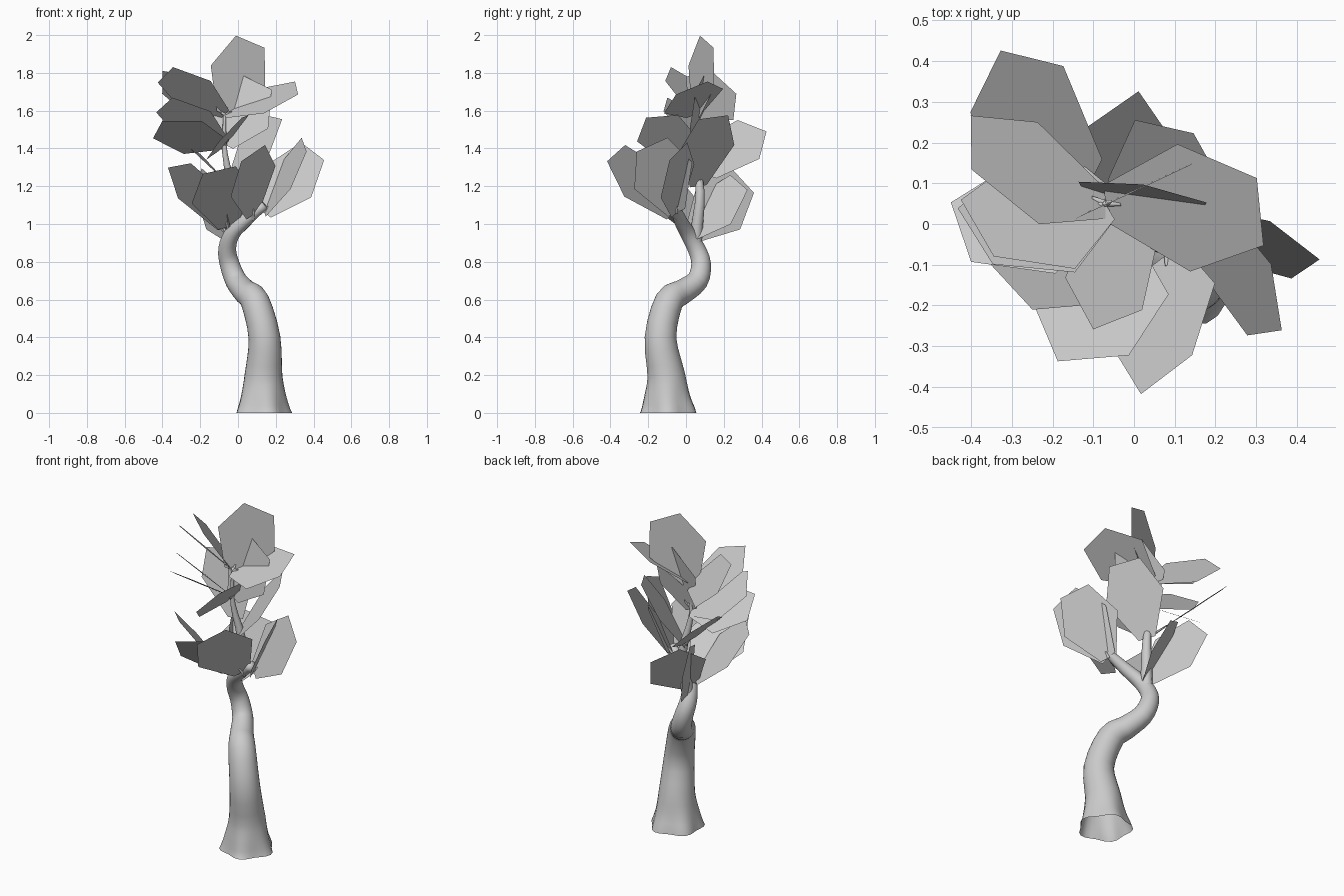
import bpy
import bmesh
import math
from mathutils import Vector

default_cube = bpy.data.objects.get("Cube")
if default_cube:
    bpy.data.objects.remove(default_cube, do_unlink=True)

grey = bpy.data.materials.new("plain grey")
grey.use_nodes = True
grey.diffuse_color = (0.6, 0.6, 0.6, 1)
grey.node_tree.nodes["Principled BSDF"].inputs["Base Color"].default_value = (0.6, 0.6, 0.6, 1)


def finish(name, bm, smooth):
    mesh = bpy.data.meshes.new(name)
    bm.to_mesh(mesh)
    bm.free()
    mesh.materials.append(grey)
    for polygon in mesh.polygons:
        polygon.use_smooth = smooth
    obj = bpy.data.objects.new(name, mesh)
    bpy.context.collection.objects.link(obj)
    return obj


def spline(points, steps):
    """Smooth path through points of any dimension (Catmull-Rom)."""
    path = []
    last = len(points) - 1
    for i in range(last):
        a, b = points[max(i - 1, 0)], points[i]
        c, d = points[i + 1], points[min(i + 2, last)]
        for step in range(steps):
            t = step / steps
            path.append(tuple(
                q + t * (r - p) / 2 + t * t * (p - 2.5 * q + 2 * r - s / 2)
                + t ** 3 * (1.5 * q - 1.5 * r + (s - p) / 2)
                for p, q, r, s in zip(a, b, c, d)))
    path.append(points[last])
    return path


def limb(name, points, sides=16, steps=3, roots=0.0):
    """Tapered tube along points (x, y, z, radius), with lobed roots at the start."""
    bm = bmesh.new()
    path = spline(points, steps)
    centres = [Vector(p[:3]) for p in path]
    rings = []
    for i, point in enumerate(path):
        ahead = centres[min(i + 1, len(path) - 1)] - centres[max(i - 1, 0)]
        if roots and i == 0:
            ahead = Vector((0, 0, 1))
        across = Vector((0, 1, 0)).cross(ahead).normalized()
        side = ahead.cross(across).normalized()
        lobes = roots * max(0, 1 - i / (2 * steps))
        ring = []
        for k in range(sides):
            angle = math.tau * k / sides
            radius = point[3] * (1 + lobes * math.cos(5 * angle))
            offset = across * math.cos(angle) + side * math.sin(angle)
            ring.append(bm.verts.new(centres[i] + offset * radius))
        rings.append(ring)
    for low, high in zip(rings, rings[1:]):
        for k in range(sides):
            n = (k + 1) % sides
            bm.faces.new((low[k], low[n], high[n], high[k]))
    bm.faces.new(rings[-1])
    return finish(name, bm, True)


def leaf(name, base, end, width):
    """Flat six-sided leaf on a thin stalk; width is the direction of its outer edge."""
    base, end, width = Vector(base), Vector(end), Vector(width)
    axis = (end - base).normalized()
    side = (width - axis * width.dot(axis)).normalized()
    length = min((end - base).length, 0.44)
    stations = ((0, 0.09), (min(0.2, length * 0.52), 0.17), (length, 0.05))
    right = [end - axis * back + side * half for back, half in stations]
    left = [end - axis * back - side * half for back, half in stations]
    bm = bmesh.new()
    bm.faces.new([bm.verts.new(p) for p in right + left[::-1]])
    finish(name, bm, False)
    foot = end - axis * (length - 0.04)
    limb(name + "_stalk", [(*base, 0.009), (*foot, 0.004)], sides=6, steps=1)


# Trunk and the two limbs it forks into
limb("trunk", [
    (0.13, -0.095, 0, 0.145), (0.132, -0.1, 0.08, 0.122), (0.135, -0.105, 0.2, 0.1),
    (0.14, -0.135, 0.4, 0.084),
    (0.09, -0.09, 0.59, 0.076), (0.04, -0.02, 0.64, 0.066), (-0.01, 0.06, 0.7, 0.058),
    (-0.045, 0.08, 0.79, 0.052), (-0.057, 0.055, 0.87, 0.047),
    (-0.03, 0.01, 0.95, 0.041), (0.04, -0.03, 1.02, 0.035),
    (0.14, -0.06, 1.1, 0.024)], sides=30, roots=0.08)
limb("upper_limb", [
    (-0.05, 0.05, 0.88, 0.035), (-0.04, 0.06, 1.0, 0.032), (-0.03, 0.075, 1.17, 0.025),
    (-0.07, 0.05, 1.38, 0.014), (-0.07, 0.05, 1.6, 0.007)], sides=10)

# Leaves: (attachment, middle of outer edge, direction of outer edge)
fork = (-0.05, 0.03, 0.94)
shoot = (0.08, -0.05, 1.02)
shoot_tip = (0.14, -0.05, 1.06)
middle = (-0.04, 0.065, 1.2)
upper = (-0.07, 0.05, 1.42)
crown = (-0.07, 0.05, 1.58)

groups = {
    "lower_leaf": [
        (fork, (-0.1, -0.33, 1.285), (0.19, 0.01, 0.05)),
        (fork, (-0.31, -0.145, 1.31), (0.12, -0.17, 0.06)),
        (fork, (-0.055, 0.28, 1.22), (-0.07, 0.05, 0.15)),
        (fork, (-0.21, 0.3, 1.23), (0.02, -0.09, 0.14)),
        (shoot, (0.08, -0.37, 1.375), (0.13, 0.08, 0.11)),
        (shoot_tip, (0.35, -0.18, 1.42), (-0.025, 0.155, 0.07)),
        (shoot_tip, (0.395, -0.04, 1.385), (0.12, -0.1, -0.11)),
    ],
    "middle_leaf": [
        (middle, (0.19, 0.145, 1.565), (0.1, -0.15, 0)),
        (middle, (-0.365, 0.35, 1.52), (-0.09, -0.135, 0.075)),
        (upper, (-0.425, -0.02, 1.5), (0.07, -0.13, 0.08)),
        (upper, (-0.04, -0.235, 1.5), (0.145, -0.055, 0.17)),
    ],
    "top_leaf": [
        (upper, (-0.39, -0.03, 1.63), (0.02, -0.14, 0.11)),
        (upper, (0.1, 0.075, 1.75), (0.15, -0.04, -0.06)),
        (crown, (-0.385, -0.01, 1.79), (0.05, -0.12, 0.08)),
        (crown, (-0.4, 0.2, 1.75), (0.015, -0.155, 0.13)),
        (crown, (0.31, 0.03, 1.72), (-0.02, 0.15, 0.06)),
        (crown, (0.065, 0.11, 1.965), (0.18, 0.085, -0.07)),
    ],
}
for group, leaves in groups.items():
    for number, (base, end, width) in enumerate(leaves, 1):
        leaf(f"{group}_{number}", base, end, width)
